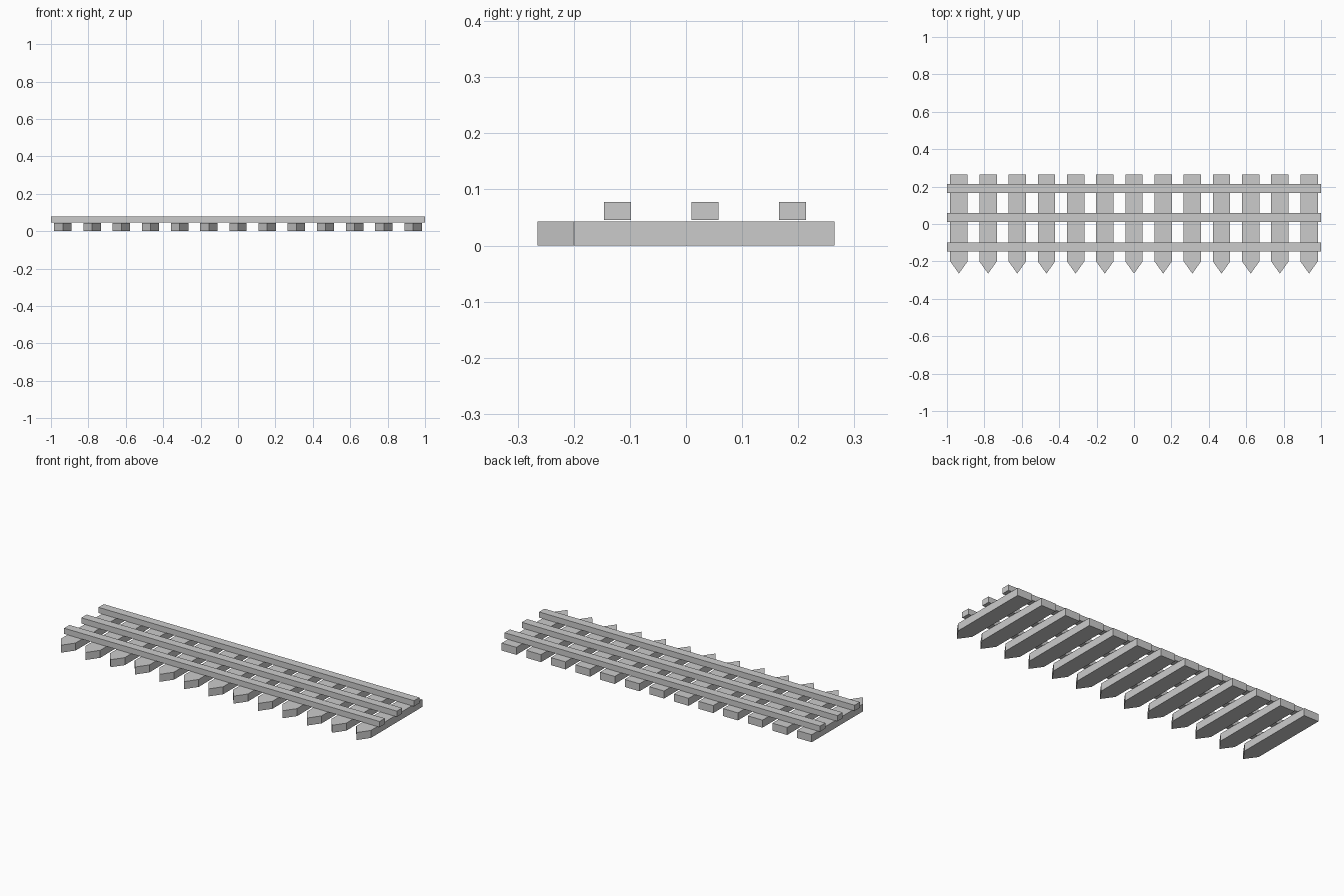
import bpy, bmesh

if "Cube" in bpy.data.objects:
    bpy.data.objects.remove(bpy.data.objects["Cube"])


def extrude_outline(name, outline, z0, z1):
    """Solid made by raising a flat outline from z0 to z1."""
    bm = bmesh.new()
    face = bm.faces.new([bm.verts.new((x, y, z0)) for x, y in outline])
    top = bmesh.ops.extrude_face_region(bm, geom=[face])
    verts = [g for g in top["geom"] if isinstance(g, bmesh.types.BMVert)]
    bmesh.ops.translate(bm, verts=verts, vec=(0, 0, z1 - z0))
    bmesh.ops.recalc_face_normals(bm, faces=bm.faces)
    mesh = bpy.data.meshes.new(name)
    bm.to_mesh(mesh)
    bm.free()
    obj = bpy.data.objects.new(name, mesh)
    bpy.context.collection.objects.link(obj)
    return obj


# Thirteen pointed pickets lying flat, tips towards the front
half, spacing = 0.0465, 0.156
for i in range(13):
    x = (i - 6) * spacing
    extrude_outline(f"picket_{i + 1}", [
        (x - half, 0.265), (x - half, -0.2), (x, -0.265),
        (x + half, -0.2), (x + half, 0.265)], 0.0, 0.043)

# Three long rails laid across the pickets
for name, y in (("front_rail", -0.122), ("middle_rail", 0.034), ("back_rail", 0.19)):
    extrude_outline(name, [
        (-1, y - 0.024), (1, y - 0.024), (1, y + 0.024), (-1, y + 0.024)],
        0.0455, 0.078)
